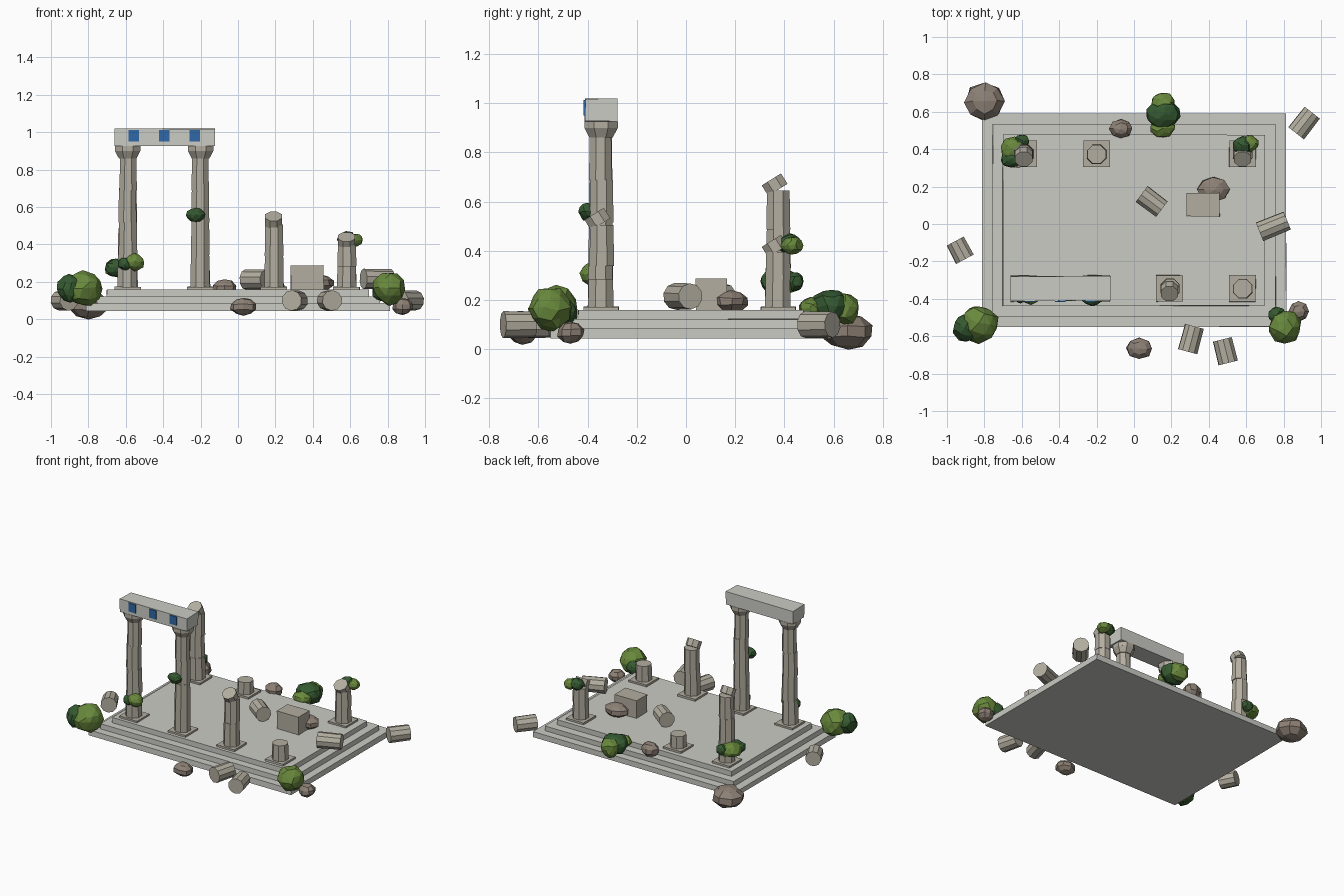
import bpy, bmesh, math, random
from mathutils import Matrix, Vector

random.seed(4)
old = bpy.data.objects.get("Cube")
if old:
    bpy.data.objects.remove(old, do_unlink=True)


def material(name, rgb):
    m = bpy.data.materials.new(name)
    m.use_nodes = True
    m.diffuse_color = (*rgb, 1)
    m.node_tree.nodes["Principled BSDF"].inputs["Base Color"].default_value = (*rgb, 1)
    return m


MARBLE = material("pale marble", (0.60, 0.60, 0.56))
STONE = material("weathered stone", (0.45, 0.42, 0.35))
ROCK = material("brown rock", (0.27, 0.22, 0.18))
LEAF = material("light leaf", (0.14, 0.25, 0.045))
SHADE = material("dark leaf", (0.035, 0.10, 0.03))
BLUE = material("blue paint", (0.03, 0.14, 0.38))


def finish(name, bm, mat):
    bmesh.ops.recalc_face_normals(bm, faces=bm.faces)
    me = bpy.data.meshes.new(name)
    bm.to_mesh(me)
    bm.free()
    me.materials.append(mat)
    ob = bpy.data.objects.new(name, me)
    bpy.context.collection.objects.link(ob)
    return ob


def jitter(bm, amount):
    for v in bm.verts:
        v.co += Vector([random.uniform(-amount, amount) for _ in range(3)])


def box(name, centre, size, mat, rough=0.0):
    bm = bmesh.new()
    bmesh.ops.create_cube(bm, size=1, matrix=Matrix.Translation(centre) @ Matrix.Diagonal((*size, 1)))
    jitter(bm, rough)
    return finish(name, bm, mat)


def add_drum(bm, centre, r1, r2, length, rot=None, sides=8):
    mat = Matrix.Translation(centre) @ (rot or Matrix.Identity(4)) @ Matrix.Rotation(math.pi / 8, 4, 'Z')
    bmesh.ops.create_cone(bm, cap_ends=True, segments=sides, radius1=r1, radius2=r2,
                          depth=length, matrix=mat)


def blob(name, centre, radii, mat, rough=0.1, round_plan=False):
    bm = bmesh.new()
    if round_plan:
        bmesh.ops.create_uvsphere(bm, u_segments=8, v_segments=5, radius=1)
    else:
        bmesh.ops.create_icosphere(bm, subdivisions=2, radius=1)
    jitter(bm, rough)
    bmesh.ops.transform(bm, verts=bm.verts,
                        matrix=Matrix.Translation(centre) @ Matrix.Diagonal((*radii, 1)))
    return finish(name, bm, mat)


# Stepped platform
for i in range(3):
    inset = 0.112 * i
    box(f"platform_step_{i + 1}", (0, 0.02, 0.065 + 0.038 * i),
        (1.625 - inset, 1.14 - inset, 0.039), MARBLE, 0.002)

# Columns: plinth, stacked drums, then a capital or a tilted broken piece
FLOOR, PLINTH = 0.16, 0.172


def column(name, x, y, top, drums, ending=None):
    box(name + "_plinth", (x, y, 0.164), (0.142, 0.142, 0.018), STONE, 0.001)
    bm = bmesh.new()
    h = (top - PLINTH) / drums
    for i in range(drums):
        z = PLINTH + h * (i + 0.5)
        r = 0.057 - 0.011 * (z - PLINTH)
        dx, dy = random.uniform(-0.003, 0.003), random.uniform(-0.003, 0.003)
        add_drum(bm, (x + dx, y + dy, z), r, r - 0.003, h)
    if ending == "capital":
        add_drum(bm, (x, y, top + 0.02), 0.051, 0.074, 0.04)
        add_drum(bm, (x, y, top + 0.053), 0.074, 0.074, 0.027)
    elif ending == "broken":
        tilt = Matrix.Rotation(math.radians(32), 4, 'X')
        add_drum(bm, (x, y - 0.015, top + 0.024), 0.05, 0.05, 0.05, tilt)
    finish(name, bm, STONE)


column("front_left_end_column", -0.59, -0.345, 0.86, 4, "capital")
column("front_second_column", -0.20, -0.345, 0.86, 4, "capital")
column("front_broken_column", 0.19, -0.345, 0.505, 2, "broken")
column("front_stub_column", 0.58, -0.345, 0.285, 1)
column("back_tall_column", -0.59, 0.375, 0.645, 3, "broken")
column("back_stub_column", -0.20, 0.375, 0.26, 1)
column("back_short_column", 0.58, 0.375, 0.395, 2, "broken")

# Beam with painted panels
box("beam", (-0.392, -0.345, 0.972), (0.535, 0.132, 0.092), MARBLE, 0.002)
for i in range(3):
    box(f"beam_panel_{i + 1}", (-0.558 + 0.164 * i, -0.413, 0.981), (0.056, 0.008, 0.062), BLUE)

# Fallen drums: x, y, z, length, heading in degrees
fallen = [(0.91, 0.54, 0.1, 0.14, 52), (-0.93, -0.14, 0.1, 0.11, 118),
          (0.095, 0.12, 0.212, 0.135, -37), (0.745, -0.012, 0.215, 0.16, 22),
          (0.305, -0.615, 0.1, 0.14, 75), (0.488, -0.68, 0.1, 0.13, 104)]
for i, (x, y, z, length, heading) in enumerate(fallen):
    bm = bmesh.new()
    turn = Matrix.Rotation(math.radians(heading), 4, 'Z') @ Matrix.Rotation(math.pi / 2, 4, 'Y')
    add_drum(bm, (x, y, z), 0.055, 0.053, length, turn, 10)
    finish(f"fallen_drum_{i + 1}", bm, STONE)
box("fallen_block", (0.37, 0.103, 0.223), (0.175, 0.125, 0.128), STONE, 0.002)

# Rocks
rocks = [((-0.8, 0.655, 0.072), (0.11, 0.105, 0.072)), ((-0.07, 0.51, 0.165), (0.065, 0.052, 0.05)),
         ((0.425, 0.185, 0.195), (0.088, 0.07, 0.046)), ((0.03, -0.665, 0.066), (0.073, 0.058, 0.047)),
         ((0.88, -0.468, 0.068), (0.056, 0.056, 0.045))]
for i, (c, r) in enumerate(rocks):
    blob(f"rock_{i + 1}", c, r, ROCK, 0.06, True)

# Bushes and creepers
plants = [
    ("left_bush", LEAF, (-0.825, -0.535, 0.162), (0.1, 0.1, 0.095)),
    ("left_bush_shade", SHADE, (-0.9, -0.56, 0.165), (0.07, 0.075, 0.075)),
    ("right_bush", LEAF, (0.807, -0.55, 0.165), (0.09, 0.09, 0.088)),
    ("right_bush_shade", SHADE, (0.765, -0.49, 0.15), (0.05, 0.045, 0.05)),
    ("back_bush_shade", SHADE, (0.155, 0.59, 0.175), (0.09, 0.08, 0.072)),
    ("back_bush_top", LEAF, (0.155, 0.645, 0.165), (0.065, 0.06, 0.065)),
    ("back_bush_front", LEAF, (0.155, 0.515, 0.165), (0.065, 0.055, 0.045)),
    ("back_column_bush", LEAF, (-0.64, 0.395, 0.272), (0.075, 0.075, 0.052)),
    ("back_column_bush_shade", SHADE, (-0.655, 0.345, 0.275), (0.058, 0.045, 0.046)),
    ("back_column_bush_rear", SHADE, (-0.6, 0.445, 0.275), (0.04, 0.035, 0.04)),
    ("front_creeper", LEAF, (-0.552, -0.385, 0.305), (0.05, 0.045, 0.045)),
    ("front_creeper_shade", SHADE, (-0.605, -0.39, 0.295), (0.035, 0.035, 0.035)),
    ("second_creeper", SHADE, (-0.225, -0.4, 0.558), (0.052, 0.035, 0.038)),
    ("short_column_bush", SHADE, (0.58, 0.42, 0.428), (0.052, 0.05, 0.04)),
    ("short_column_bush_light", LEAF, (0.62, 0.43, 0.422), (0.048, 0.045, 0.036)),
]
for name, mat, centre, radii in plants:
    blob(name, centre, radii, mat)
